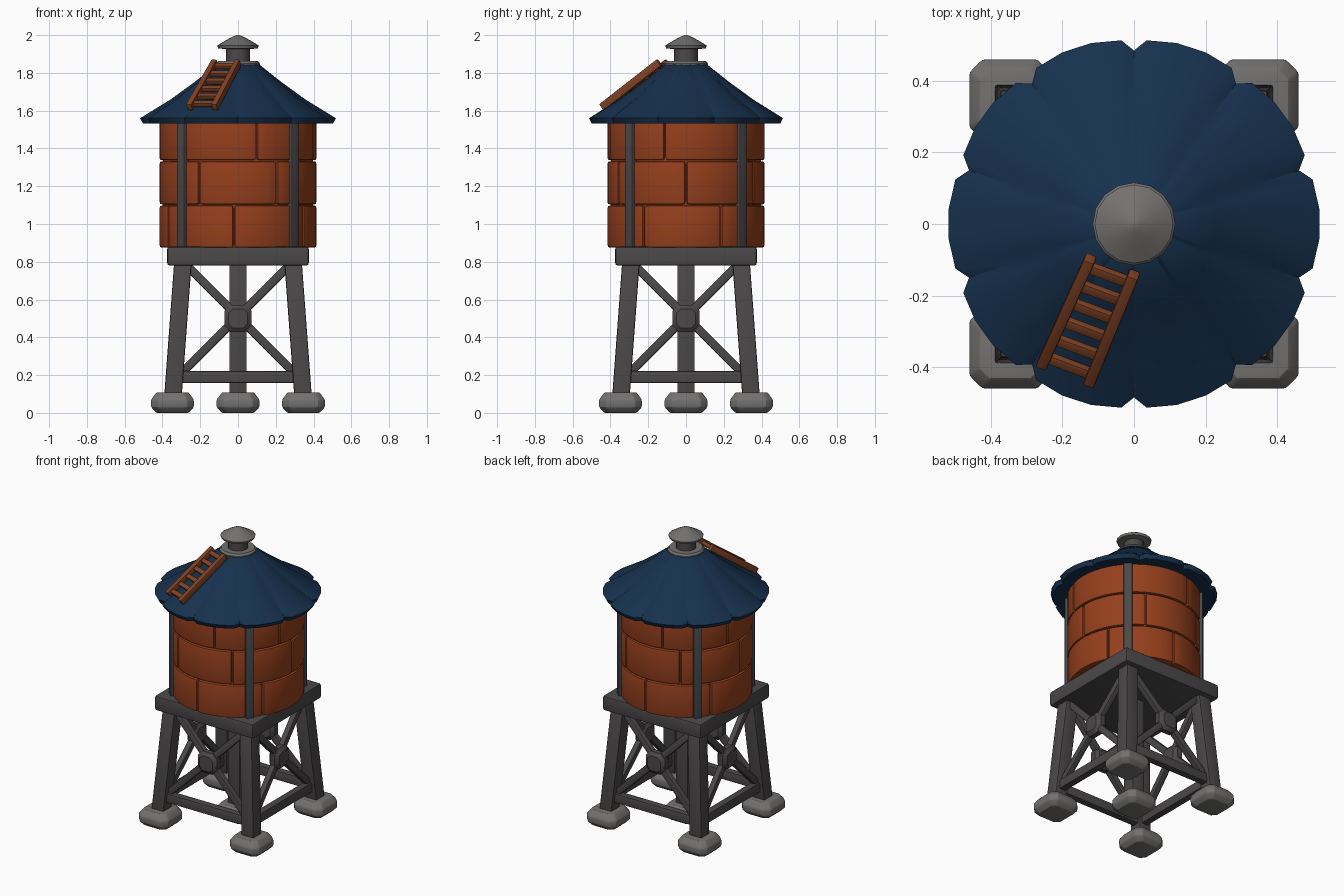
import bpy, bmesh
from math import sin, cos, pi, radians
from mathutils import Vector, Matrix

if "Cube" in bpy.data.objects:
    bpy.data.objects.remove(bpy.data.objects["Cube"])


def material(name, rgb):
    m = bpy.data.materials.new(name)
    m.diffuse_color = (*rgb, 1)
    m.use_nodes = True
    m.node_tree.nodes["Principled BSDF"].inputs["Base Color"].default_value = m.diffuse_color
    return m


BRICK = material("rusty_brick", (0.30, 0.05, 0.012))
BLUE = material("blue_roof", (0.008, 0.03, 0.075))
WOOD = material("ladder_wood", (0.22, 0.055, 0.018))
IRON = material("dark_iron", (0.07, 0.065, 0.065))
STONE = material("grey_stone", (0.17, 0.165, 0.16))


def finish(name, bm, mat, bevel=0.0, xf=Matrix(), angle=40):
    """Bevel the sharp edges, then turn the bmesh into an object."""
    bmesh.ops.recalc_face_normals(bm, faces=bm.faces)
    if bevel:
        sharp = [e for e in bm.edges if e.calc_face_angle(0) > radians(angle)]
        bmesh.ops.bevel(bm, geom=sharp, offset=bevel, segments=2, profile=0.6, affect='EDGES')
    bm.transform(xf)
    me = bpy.data.meshes.new(name)
    bm.to_mesh(me)
    bm.free()
    me.shade_smooth()
    me.set_sharp_from_angle(angle=radians(angle))
    me.materials.append(mat)
    ob = bpy.data.objects.new(name, me)
    bpy.context.collection.objects.link(ob)
    return ob


def loft(rings):
    """Capped skin through a list of equal-length point rings."""
    bm = bmesh.new()
    vs = [[bm.verts.new(p) for p in ring] for ring in rings]
    n = len(vs[0])
    for a, b in zip(vs, vs[1:]):
        for i in range(n):
            bm.faces.new((a[i], a[(i + 1) % n], b[(i + 1) % n], b[i]))
    bm.faces.new(vs[0])
    bm.faces.new(vs[-1])
    return bm


def lathe(name, profile, mat, n=16):
    rings = [[(r * cos(2 * pi * i / n), r * sin(2 * pi * i / n), z) for i in range(n)]
             for r, z in profile]
    return finish(name, loft(rings), mat)


def beam(name, a, b, w, d, mat, ref=(0, 1, 0), bevel=0.01, xf=Matrix()):
    """Box bar from a to b; d is its depth along ref, w its width across."""
    a, b, ref = Vector(a), Vector(b), Vector(ref)
    side = (b - a).cross(ref).normalized() * w / 2
    deep = side.cross(b - a).normalized() * d / 2
    rings = [[p + side + deep, p - side + deep, p - side - deep, p + side - deep] for p in (a, b)]
    return finish(name, loft(rings), mat, bevel, xf)


def foot(name, x, y):
    """Pillow-like stone with cut corners."""
    rings = []
    for h, z in ((0.085, 0.0), (0.113, 0.03), (0.113, 0.07), (0.085, 0.108)):
        c = h * 0.68
        pts = ((h, -c), (h, c), (c, h), (-c, h), (-h, c), (-h, -c), (-c, -h), (c, -h))
        rings.append([(x + px, y + py, z) for px, py in pts])
    return finish(name, loft(rings), STONE, 0.008, angle=25)


# Feet and central column
foot("centre_foot", 0, 0)
for sx in (-1, 1):
    for sy in (-1, 1):
        foot("corner_foot", 0.347 * sx, 0.347 * sy)
beam("centre_column", (0, 0, 0.08), (0, 0, 0.82), 0.092, 0.092, IRON)

# Legs and cross bracing, one set per side
for k in range(4):
    R = Matrix.Rotation(k * pi / 2, 4, 'Z')
    beam("leg", (-0.345, -0.345, 0.08), (-0.29, -0.29, 0.82), 0.092, 0.092, IRON, xf=R)
    beam("low_rail", (-0.33, -0.335, 0.19), (0.33, -0.335, 0.19), 0.065, 0.05, IRON, xf=R)
    for s in (-1, 1):
        beam("cross_brace", (-0.29 * s, -0.328, 0.22), (0.27 * s, -0.292, 0.78),
             0.045, 0.04, IRON, xf=R)
    hub = []
    for h, y in ((0.05, -0.35), (0.072, -0.33), (0.072, -0.295), (0.05, -0.275)):
        c = h * 0.55
        pts = ((h, -c), (h, c), (c, h), (-c, h), (-h, c), (-h, -c), (-c, -h), (c, -h))
        hub.append([(px, y, 0.5 + pz) for px, pz in pts])
    finish("brace_hub", loft(hub), IRON, xf=R, angle=30)

# Platform
beam("platform", (0, 0, 0.78), (0, 0, 0.88), 0.75, 0.75, IRON, bevel=0.015)

# Tank core, brick courses and vertical straps
lathe("tank_core", ((0.396, 0.875), (0.396, 1.56)), BRICK, 48)
for z0, z1, offset in ((0.875, 1.098, 27), (1.104, 1.332, 0), (1.338, 1.56, 44)):
    for k in range(6):
        rings = []
        for j in range(9):
            a = radians(offset + 60 * k + 0.5 + 59 * j / 8)
            rings.append([(r * cos(a), r * sin(a), z)
                          for r, z in ((0.36, z0), (0.416, z0), (0.416, z1), (0.36, z1))])
        finish("tank_brick", loft(rings), BRICK, 0.014)
for k in range(4):
    R = Matrix.Rotation(pi / 4 + k * pi / 2, 4, 'Z')
    beam("tank_strap", (0.41, 0, 0.875), (0.41, 0, 1.56), 0.055, 0.045, IRON,
         ref=(1, 0, 0), bevel=0.008, xf=R)

# Ten-panel roof with grooved seams
rings = []
for r, z, groove in ((0.38, 1.54, 0), (0.505, 1.532, 0.03), (0.52, 1.56, 0.035),
                     (0.36, 1.658, 0.014), (0.23, 1.752, 0.01), (0.112, 1.845, 0.003)):
    ring = []
    for k in range(10):
        for t, f in ((0, 1), (0.11, 0.15), (0.37, 0), (0.63, 0), (0.89, 0.15)):
            a = radians(90 + 36 * (k + t))
            q = r - groove * f
            ring.append((q * cos(a), q * sin(a), z))
    rings.append(ring)
finish("roof", loft(rings), BLUE)

# Vent on top
lathe("vent_collar", ((0.10, 1.825), (0.116, 1.835), (0.116, 1.85), (0.105, 1.862)), STONE)
lathe("vent_neck", ((0.064, 1.85), (0.064, 1.95)), IRON, 12)
lathe("vent_cap", ((0.06, 1.925), (0.105, 1.93), (0.11, 1.945), (0.06, 1.975),
                   (0.022, 1.995), (0.006, 2.0)), STONE)

# Roof ladder
left = Vector((-0.122, -0.095, 1.855)), Vector((-0.258, -0.395, 1.617))
right = Vector((0.0, -0.14, 1.855)), Vector((-0.125, -0.445, 1.617))
normal = (right[0] - left[0]).cross(left[1] - left[0])
for a, b in (left, right):
    beam("ladder_rail", a, b, 0.032, 0.042, WOOD, ref=normal, bevel=0.007)
for i in range(6):
    t = 0.08 + 0.168 * i
    beam("ladder_rung", left[0].lerp(left[1], t), right[0].lerp(right[1], t),
         0.03, 0.024, WOOD, ref=normal, bevel=0.006)
